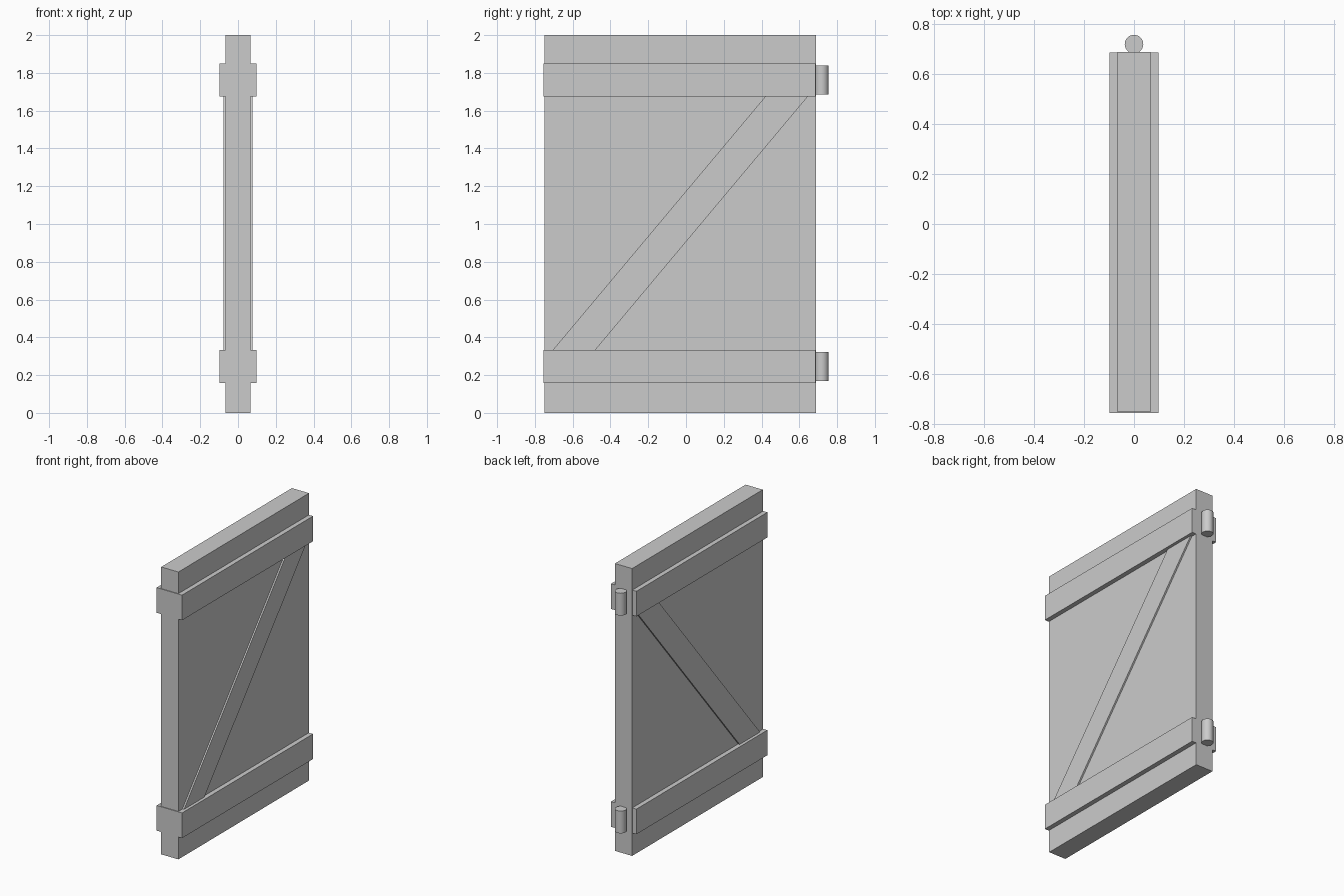
import bpy, bmesh, math

if "Cube" in bpy.data.objects:
    bpy.data.objects.remove(bpy.data.objects["Cube"])


def prism(name, profile, half_x):
    """Extrude a (y, z) outline symmetrically through x."""
    bm = bmesh.new()
    face = bm.faces.new([bm.verts.new((-half_x, y, z)) for y, z in profile])
    ext = bmesh.ops.extrude_face_region(bm, geom=[face])
    verts = [g for g in ext["geom"] if isinstance(g, bmesh.types.BMVert)]
    bmesh.ops.translate(bm, verts=verts, vec=(2 * half_x, 0, 0))
    bmesh.ops.recalc_face_normals(bm, faces=bm.faces)
    mesh = bpy.data.meshes.new(name)
    bm.to_mesh(mesh)
    bm.free()
    obj = bpy.data.objects.new(name, mesh)
    bpy.context.collection.objects.link(obj)
    return obj


def box(name, y0, y1, z0, z1, half_x):
    return prism(name, [(y0, z0), (y1, z0), (y1, z1), (y0, z1)], half_x)


# Main gate panel
box("panel", -0.75, 0.687, 0, 2, 0.066)

# Diagonal brace, standing slightly proud of both faces
prism("diagonal_brace",
      [(-0.705, 0.333), (-0.48, 0.333), (0.645, 1.675), (0.42, 1.675)], 0.077)

# Cross battens with a hinge pin beside each
for label, z in (("lower", 0.246), ("upper", 1.762)):
    box(label + "_batten", -0.755, 0.685, z - 0.0875, z + 0.0875, 0.098)
    bpy.ops.mesh.primitive_cylinder_add(vertices=32, radius=0.037, depth=0.155,
                                        location=(0, 0.718, z))
    pin = bpy.context.object
    pin.name = label + "_hinge_pin"
    bpy.ops.object.shade_smooth_by_angle(angle=math.radians(30))
